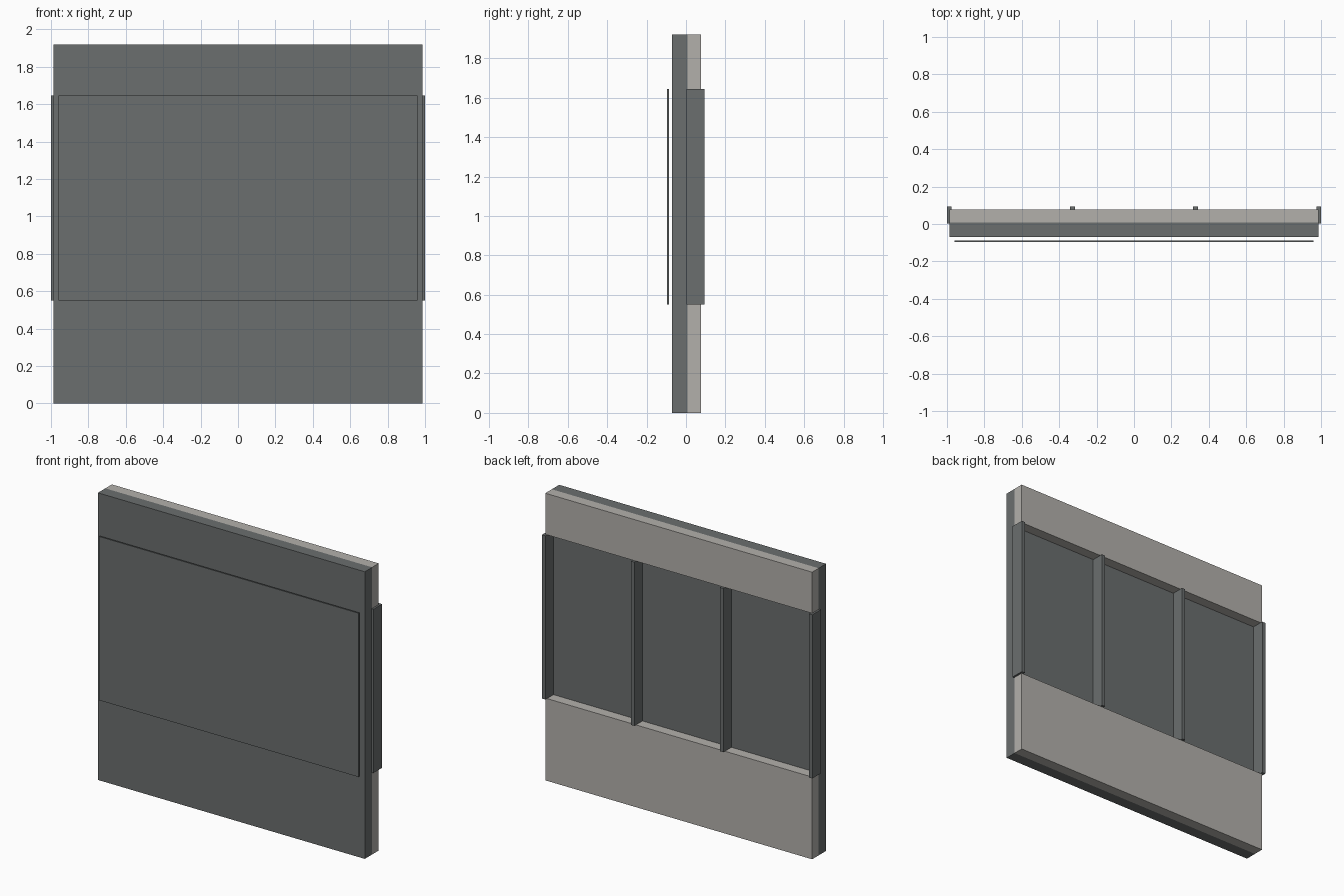
import bpy
import bmesh
from mathutils import Matrix, Vector

cube = bpy.data.objects.get("Cube")
if cube:
    bpy.data.objects.remove(cube, do_unlink=True)


def material(name, rgb):
    m = bpy.data.materials.new(name)
    m.use_nodes = True
    m.diffuse_color = (*rgb, 1)
    m.node_tree.nodes["Principled BSDF"].inputs["Base Color"].default_value = (*rgb, 1)
    return m


dark = material("dark slate grey", (0.145, 0.157, 0.157))
light = material("light warm grey", (0.45, 0.435, 0.41))


def box(name, x, y, z, mat):
    """Box spanning the (min, max) range on each axis."""
    lo, hi = (Vector(p) for p in zip(x, y, z))
    bm = bmesh.new()
    bmesh.ops.create_cube(bm, size=1, matrix=Matrix.LocRotScale(None, None, hi - lo))
    mesh = bpy.data.meshes.new(name)
    bm.to_mesh(mesh)
    bm.free()
    mesh.materials.append(mat)
    obj = bpy.data.objects.new(name, mesh)
    obj.location = (lo + hi) / 2
    bpy.context.collection.objects.link(obj)
    return obj


HALF = 0.987           # half width of the wall
TOP = 1.92
SILL, HEAD = 0.55, 1.645
WIDTH = (-HALF, HALF)

# Front cladding and the raised sheet ahead of it
box("front_cladding", WIDTH, (-0.07, 0.008), (0, TOP), dark)
box("front_sheet", (-0.96, 0.96), (-0.096, -0.087), (SILL, HEAD), dark)

# Light inner lining below and above the recessed band
box("lower_lining", WIDTH, (0.008, 0.077), (0, SILL), light)
box("upper_lining", WIDTH, (0.008, 0.077), (HEAD, TOP), light)

# Four upright posts across the band
POST = 0.025
for i in range(4):
    cx = (1 - POST / 2) * (2 * i / 3 - 1)
    box(f"post_{i + 1}", (cx - POST / 2, cx + POST / 2), (0.003, 0.094),
        (SILL, HEAD), dark)
